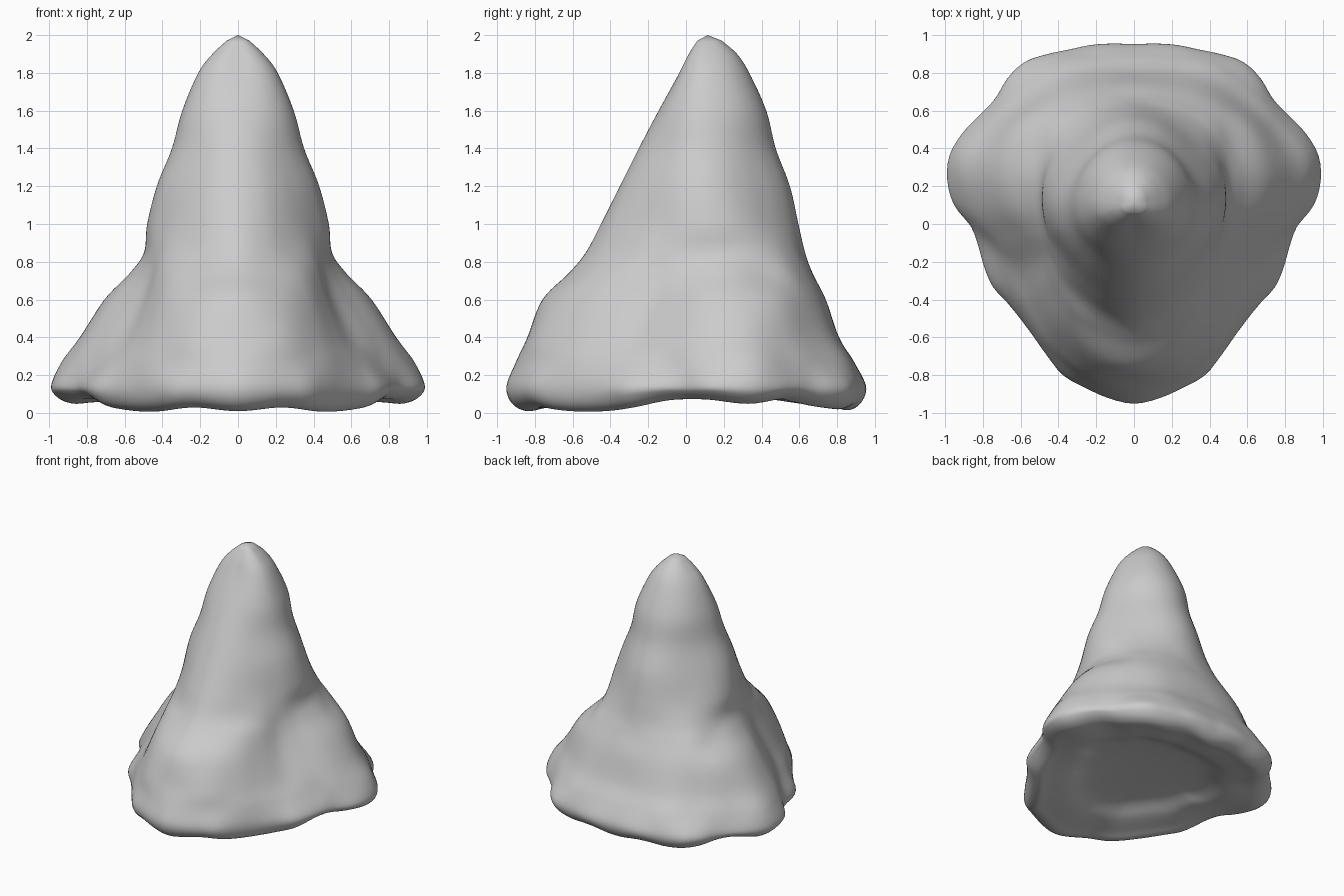
import bpy, bmesh, math

if "Cube" in bpy.data.objects:
    bpy.data.objects.remove(bpy.data.objects["Cube"])

CY = 0.1        # y of the vertical axis through the peak
SEG = 144       # points around
SUB = 6         # rings between profile levels


def cr(p0, p1, p2, p3, t):
    return 0.5 * (2 * p1 + (p2 - p0) * t + (2 * p0 - 5 * p1 + 4 * p2 - p3) * t * t
                  + (3 * p1 - p0 - 3 * p2 + p3) * t ** 3)


def around(vals, ang):
    """Mirrored smooth lookup: vals run from front (0) to back (pi)."""
    n = len(vals) - 1
    u = abs(ang) / math.pi * n
    i = min(int(u), n - 1)

    def g(k):
        k = abs(k)
        return vals[2 * n - k if k > n else k]
    return cr(g(i - 1), g(i), g(i + 1), g(i + 2), u - i)


def oval(front, side, back, pinch):
    """Thirteen radii for the upper cone, pinch narrows the diagonals."""
    out = []
    for k in range(13):
        a = math.pi * k / 12
        c = math.cos(a)
        out.append(side + ((front if c > 0 else back) - side) * c * c
                   - pinch * math.sin(2 * a) ** 2)
    return out


# Base outline every 7.5 degrees, front to back
base = [1.05, 1.03, 1.0, .975, .92, .875, .85, .845, .86, .855, .85, .87, .95,
        .995, 1.01, .985, .945, .925, .945, .95, .92, .89, .875, .86, .85]
# Radii every 15 degrees on the flared lower part
flare = [
    (.27, [1.0, .96, .885, .81, .78, .79, .89, .96, .90, .87, .86, .81, .79]),
    (.40, [.94, .92, .83, .74, .69, .73, .81, .86, .83, .79, .77, .73, .71]),
    (.60, [.86, .82, .74, .645, .585, .61, .68, .73, .74, .71, .68, .65, .64]),
    (.74, [.72, .69, .65, .585, .53, .53, .56, .59, .60, .62, .60, .58, .57]),
    (.85, [.63, .60, .56, .53, .50, .49, .495, .51, .53, .545, .54, .53, .53]),
    (1.0, [.55, .53, .495, .47, .46, .47, .48, .485, .48, .475, .48, .49, .495]),
]
# Wavy underside height
hem = [.01, .03, .01, .01, .03, .07, .075, .05, .075, .035, .02, .035, .015]

# (z, radii, share of hem wave): hollow underside, rolled rim, flare, cone
levels = [(.13, [r * .25 for r in base], 0), (.11, [r * .48 for r in base], .1),
          (.055, [r * .64 for r in base], .3), (.02, [r * .8 for r in base], .7),
          (.0, [r * .90 for r in base], 1),
          (.045, [r * .975 for r in base], .8), (.14, base, .15)]
levels += [(z, r, 0) for z, r in flare]
levels += [(z, oval(f, s, b, p), 0) for z, f, s, b, p in [
    (1.2, .45, .43, .45, .03), (1.4, .35, .35, .375, .015), (1.6, .245, .295, .325, 0),
    (1.8, .135, .21, .235, 0), (1.9, .085, .135, .17, 0), (1.97, .04, .06, .09, 0)]]

bm = bmesh.new()
rings = []
last = len(levels) - 1
for i in range(last):
    for s in range(SUB + (i == last - 1)):
        t = s / SUB
        L = [levels[min(max(k, 0), last)] for k in (i - 1, i, i + 1, i + 2)]
        ring = []
        for j in range(SEG):
            a = -math.pi + 2 * math.pi * j / SEG
            r = cr(*[around(l[1], a) for l in L], t)
            z = cr(*[l[0] + l[2] * around(hem, a) for l in L], t)
            ring.append(bm.verts.new((r * math.sin(a), CY - r * math.cos(a), max(z, 0))))
        rings.append(ring)

for lo, hi in zip(rings, rings[1:]):
    for j in range(SEG):
        k = (j + 1) % SEG
        bm.faces.new((lo[j], lo[k], hi[k], hi[j]))

# Close the peak and the hollow underside
for ring, y, z in ((rings[0], CY, .13), (rings[-1], CY + .015, 2.0)):
    tip = bm.verts.new((0, y, z))
    for j in range(SEG):
        bm.faces.new((ring[j], ring[(j + 1) % SEG], tip))
bmesh.ops.recalc_face_normals(bm, faces=bm.faces)
for f in bm.faces:
    f.smooth = True

mesh = bpy.data.meshes.new("flared_cone")
bm.to_mesh(mesh)
bm.free()
body = bpy.data.objects.new("flared_cone", mesh)
bpy.context.collection.objects.link(body)
